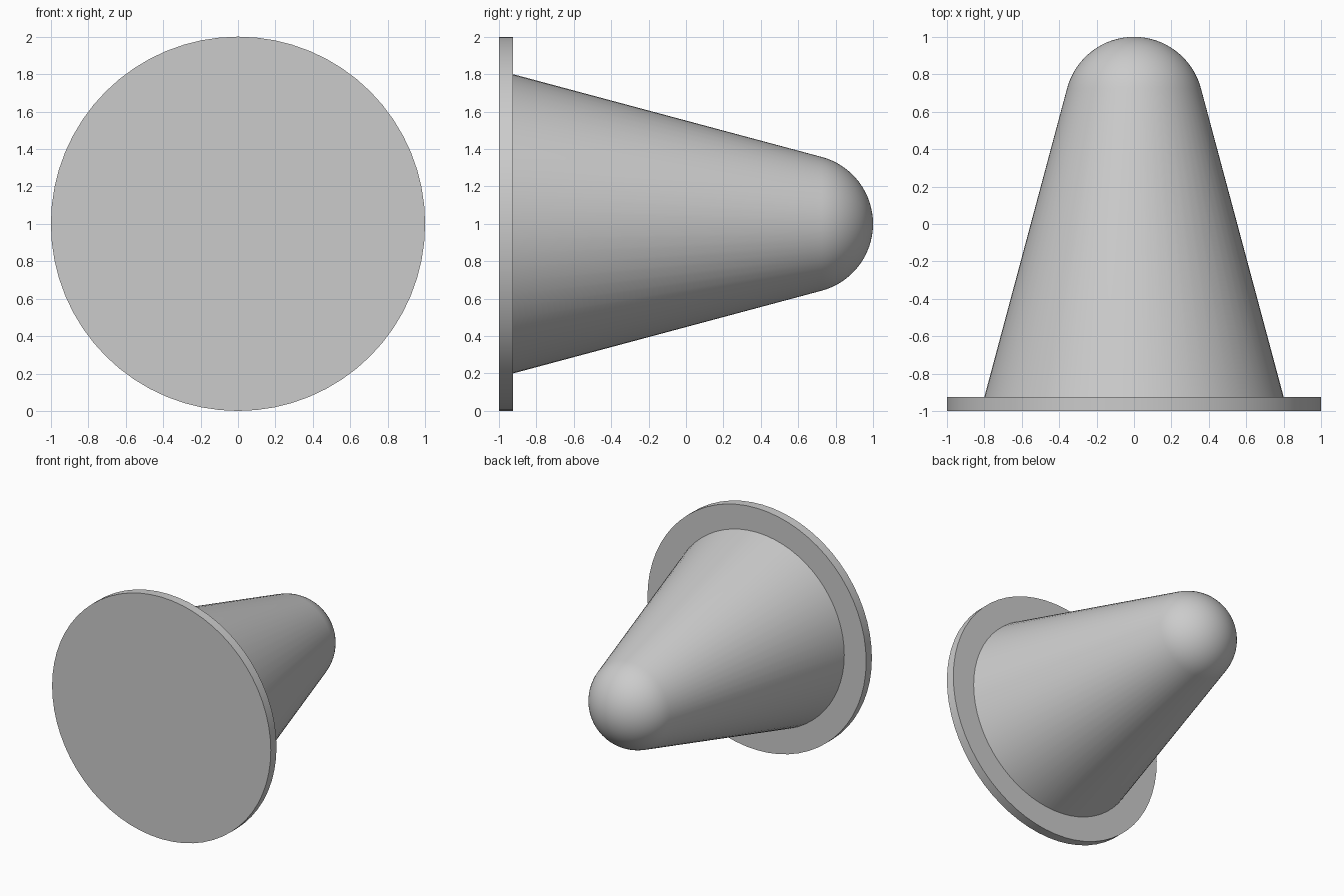
import bpy, bmesh
from math import sin, cos, pi, radians
from mathutils import Vector

cube = bpy.data.objects.get("Cube")
if cube:
    bpy.data.objects.remove(cube, do_unlink=True)

SEGMENTS = 64
AXIS_Z = 1.0

# Single plain grey
grey = bpy.data.materials.new("light_grey")
grey.use_nodes = True
colour = (0.6, 0.6, 0.6, 1)
grey.diffuse_color = colour
grey.node_tree.nodes["Principled BSDF"].inputs["Base Color"].default_value = colour


def lathe(name, profile):
    """Spin (radius, y) points around the horizontal y axis."""
    bm = bmesh.new()
    verts = [bm.verts.new((r, y, 0)) for r, y in profile]
    edges = [bm.edges.new(pair) for pair in zip(verts, verts[1:])]
    bmesh.ops.spin(bm, geom=verts + edges, cent=(0, 0, 0), axis=(0, 1, 0),
                   angle=2 * pi, steps=SEGMENTS)
    bmesh.ops.remove_doubles(bm, verts=bm.verts, dist=0.0001)
    bmesh.ops.recalc_face_normals(bm, faces=bm.faces)
    mesh = bpy.data.meshes.new(name)
    bm.to_mesh(mesh)
    bm.free()
    mesh.materials.append(grey)
    obj = bpy.data.objects.new(name, mesh)
    obj.location = Vector((0, 0, AXIS_Z))
    bpy.context.collection.objects.link(obj)
    bpy.ops.object.select_all(action='DESELECT')
    obj.select_set(True)
    bpy.context.view_layer.objects.active = obj
    bpy.ops.object.shade_smooth_by_angle(angle=radians(35))
    return obj


# Thin round base plate
FRONT, BACK = -1.0, -0.925
lathe("base_plate", [(0, FRONT), (1, FRONT), (1, BACK), (0, BACK)])

# Tapered body whose side runs tangent into a rounded tip
TIP_RADIUS = 0.37
TIP_CENTRE = 1 - TIP_RADIUS
START = radians(15)
STEPS = 16
tip = []
for i in range(STEPS + 1):
    a = START + (pi / 2 - START) * i / STEPS
    tip.append((TIP_RADIUS * cos(a), TIP_CENTRE + TIP_RADIUS * sin(a)))
tip[-1] = (0, 1)
lathe("tapered_body", [(0.8, BACK)] + tip)
